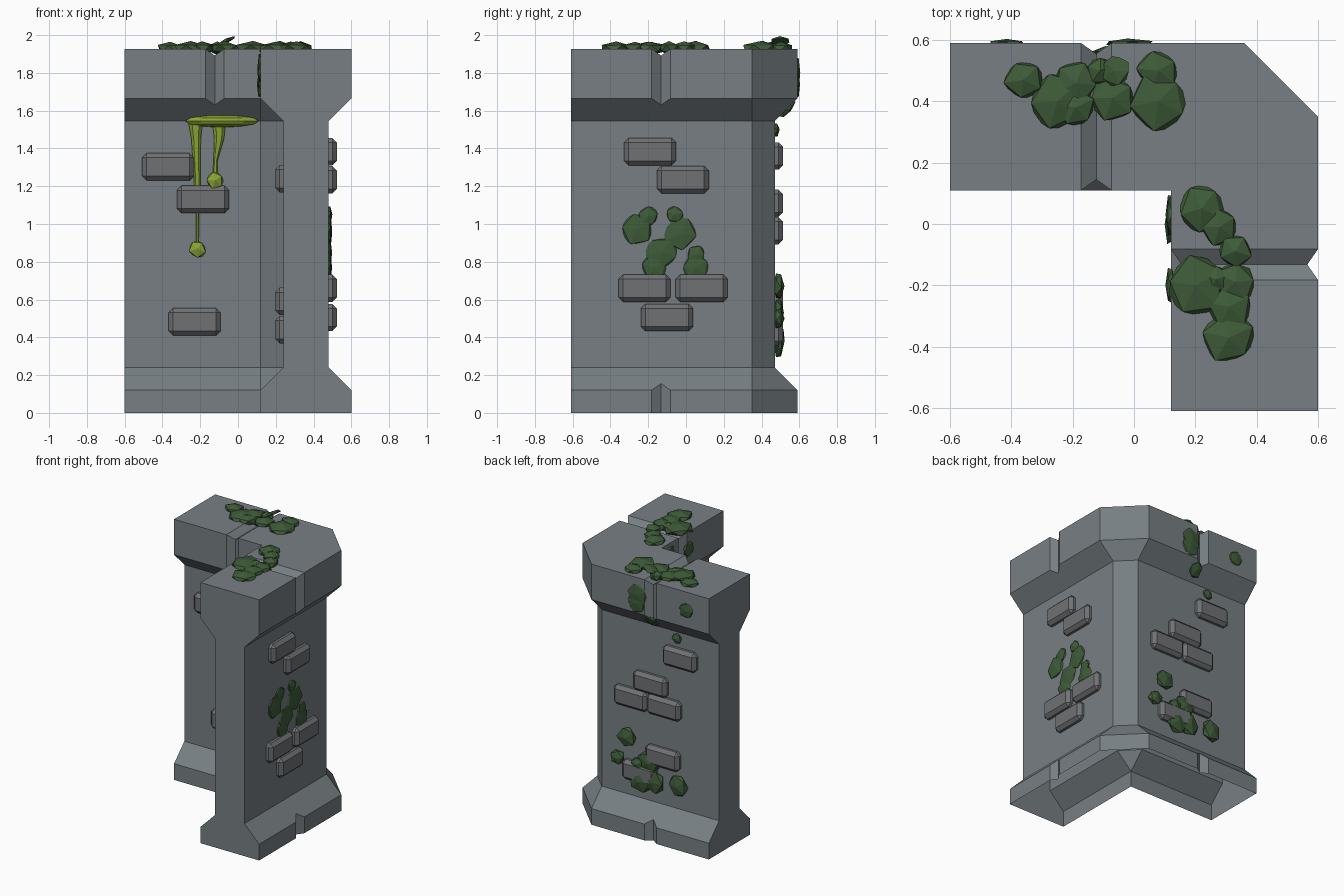
import bpy, bmesh, math, random
from mathutils import Vector, Matrix

if "Cube" in bpy.data.objects:
    bpy.data.objects.remove(bpy.data.objects["Cube"])

random.seed(4)

def mat(name, c):
    m = bpy.data.materials.new(name)
    m.diffuse_color = (*c, 1)
    m.use_nodes = True
    m.node_tree.nodes["Principled BSDF"].inputs["Base Color"].default_value = m.diffuse_color
    return m

WALL = mat("wall grey", (0.185, 0.212, 0.228))
TRIM = mat("dark trim stone", (0.083, 0.1, 0.097))
BRICK = mat("brick grey", (0.16, 0.165, 0.172))
MOSS = mat("moss green", (0.048, 0.105, 0.04))
SLIME = mat("slime green", (0.25, 0.37, 0.035))

def finish(name, bm, *mats):
    bmesh.ops.recalc_face_normals(bm, faces=bm.faces)
    me = bpy.data.meshes.new(name)
    bm.to_mesh(me)
    bm.free()
    for m in mats:
        me.materials.append(m)
    ob = bpy.data.objects.new(name, me)
    bpy.context.collection.objects.link(ob)
    return ob

# Corner wall: L outline flaring at base and cap by d
def outline(d, z):
    return [(-.6, .47 + d, z), (.36, .47 + d, z), (.48 + d, .35, z), (.48 + d, -.61, z),
            (.24 - d, -.61, z), (.24 - d, .11, z), (.12, .23 - d, z), (-.6, .23 - d, z)]

bm = bmesh.new()
rings = [[bm.verts.new(p) for p in outline(d, z)] for d, z in
         [(.12, 0), (.12, .12), (0, .24), (0, 1.545), (.12, 1.665), (.12, 1.927)]]
for a, b in zip(rings, rings[1:]):
    for i in range(8):
        j = (i + 1) % 8
        bm.faces.new((a[i], a[j], b[j], b[i]))
bm.faces.new(rings[0][::-1])
bm.faces.new(rings[-1])
bmesh.ops.remove_doubles(bm, verts=bm.verts, dist=1e-4)
wall = finish("corner_wall", bm, WALL, TRIM)

# V grooves in cap and base
def groove(c, u, v, w):
    c, u, v, w = map(Vector, (c, u, v, w))
    bm = bmesh.new()
    ends = [[bm.verts.new(c + p + s * w) for p in (u, v, -u, -v)] for s in (-1, 1)]
    for i in range(4):
        j = (i + 1) % 4
        bm.faces.new((ends[0][i], ends[0][j], ends[1][j], ends[1][i]))
    bm.faces.new(ends[0])
    bm.faces.new(ends[1])
    ob = finish("groove_cutter", bm)
    ob.hide_render = True
    mod = wall.modifiers.new("groove", 'BOOLEAN')
    mod.operation = 'DIFFERENCE'
    mod.solver = 'EXACT'
    mod.object = ob
    return ob

H, D, GX, GY = .05, .035, -.123, -.132
X, Y = (H, 0, 0), (0, H, 0)
cutters = [groove((GX, .35, 1.927), X, (0, 0, D), (0, .3, 0)),
           groove((.36, GY, 1.927), Y, (0, 0, D), (.3, 0, 0))]
for y in (.11, .59):
    cutters.append(groove((GX, y, 1.8), X, (0, D, 0), (0, 0, .25)))
for x in (.12, .6):
    cutters.append(groove((x, GY, 1.8), Y, (D, 0, 0), (0, 0, .25)))
cutters.append(groove((GX, .59, .1), X, (0, D, 0), (0, 0, .2)))
cutters.append(groove((.6, GY, .1), Y, (D, 0, 0), (0, 0, .2)))
dg = bpy.context.evaluated_depsgraph_get()
me = bpy.data.meshes.new_from_object(wall.evaluated_get(dg))
wall.modifiers.clear()
wall.data = me
for c in cutters:
    bpy.data.objects.remove(c)
# open underside, colour trim by height
bm = bmesh.new()
bm.from_mesh(me)
bmesh.ops.delete(bm, geom=[f for f in bm.faces if f.calc_center_median().z < .001], context='FACES')
for f in bm.faces:
    f.material_index = 0 if .24 < f.calc_center_median().z < 1.545 else 1
bm.to_mesh(me)
bm.free()
me.materials.clear()
me.materials.append(WALL)
me.materials.append(TRIM)

# Raised bricks
def brick(c, along_x):
    bm = bmesh.new()
    size = (.275, .086, .145) if along_x else (.086, .275, .145)
    bmesh.ops.create_cube(bm, size=1, matrix=Matrix.Translation(c) @ Matrix.Diagonal((*size, 1)))
    bmesh.ops.bevel(bm, geom=bm.edges[:], offset=.024, segments=1, affect='EDGES')
    finish("brick", bm, BRICK)

for x, z in [(-.37, 1.303), (-.185, 1.13), (-.23, .482)]:
    brick((x, .23, z), True)
for x, z in [(-.29, 1.36), (-.05, 1.11), (.11, .965), (-.16, .965), (-.15, .59), (.04, .43)]:
    brick((x, .47, z), True)
for y, z in [(-.19, 1.383), (-.017, 1.235), (-.22, .66), (.083, .66), (-.1, .505)]:
    brick((.48, y, z), False)
for y, z in [(-.2, 1.24), (-.08, .59), (-.24, .44)]:
    brick((.24, y, z), False)

# Moss clumps: flattened faceted blobs facing along a normal
def blobs(name, normal, thick, spots, m=MOSS):
    bm = bmesh.new()
    for x, y, z, r in spots:
        q = Vector(normal).to_track_quat('Z', 'Y').to_matrix().to_4x4()
        M = (Matrix.Translation((x, y, z)) @ q @ Matrix.Rotation(random.uniform(0, 6), 4, 'Z')
             @ Matrix.Diagonal((r * random.uniform(.95, 1.12), r, thick, 1)))
        vs = bmesh.ops.create_icosphere(bm, subdivisions=1, radius=1, matrix=M)['verts']
        for v in vs:
            v.co += (v.co - Vector((x, y, z))) * random.uniform(-.08, .1)
    finish(name, bm, m)

T = 1.93
blobs("moss_top_left", (0, 0, 1), .037, [(x, y, T, r) for x, y, r in [
    (-.36, .47, .07), (-.25, .4, .09), (-.19, .46, .075), (-.19, .38, .065),
    (-.07, .41, .08), (.08, .4, .1), (.08, .5, .07), (-.11, .5, .05)]])
blobs("moss_top_right", (0, 0, 1), .037, [(x, y, T, r) for x, y, r in [
    (.22, .05, .08), (.28, -.01, .065), (.33, -.09, .055), (.2, -.2, .1),
    (.33, -.19, .07), (.31, -.27, .075), (.31, -.37, .09), (.27, -.18, .045)]])
blobs("moss_leaf", (-.45, 0, 1), .012, [(-.06, .5, 1.97, .055)])
blobs("moss_right_wall", (1, 0, 0), .016, [(.482, y, z, r) for y, z, r in [
    (-.26, .97, .09), (-.2, 1.04, .055), (-.06, 1.05, .05), (-.03, .95, .09),
    (-.13, .85, .085), (-.17, .77, .07), (.055, .84, .05), (.05, .77, .075)]])
blobs("moss_back_wall", (0, 1, 0), .03, [(x, .49, z, r) for x, z, r in [
    (.14, .67, .08), (.22, .5, .055), (-.04, .53, .09), (.03, .38, .09),
    (-.08, .4, .085), (-.28, .42, .075), (.05, .5, .05)]])
blobs("moss_back_cap", (0, 1, 0), .014, [(-.02, .59, 1.8, .09), (-.01, .59, 1.74, .075),
    (-.415, .59, 1.79, .06)])
blobs("moss_back_slope", (0, 1, -.8), .02, [(-.1, .54, 1.61, .055)])
blobs("moss_back_spot", (0, 1, 0), .02, [(-.26, .475, 1.5, .04)])
blobs("moss_inner_cap", (-1, 0, 0), .016, [(.118, .03, 1.83, .075), (.116, 0, 1.74, .07),
    (.118, -.2, 1.8, .06)])

# Slime pool under the cap with drips
def tube(name, pts, sides=6):
    bm = bmesh.new()
    rows = []
    for x, y, z, r in pts:
        rows.append([bm.verts.new((x + r * math.cos(a), y + .6 * r * math.sin(a), z))
                     for a in (math.tau * i / sides for i in range(sides))])
    for a, b in zip(rows, rows[1:]):
        for i in range(sides):
            j = (i + 1) % sides
            bm.faces.new((a[i], a[j], b[j], b[i]))
    bm.faces.new(rows[0])
    bm.faces.new(rows[-1])
    finish(name, bm, SLIME)

bm = bmesh.new()
bmesh.ops.create_uvsphere(bm, u_segments=10, v_segments=6, radius=1,
    matrix=Matrix.Translation((-.085, .22, 1.545)) @ Matrix.Diagonal((.205, .06, .033, 1)))
finish("slime_pool", bm, SLIME)
tube("slime_drip_long", [(-.225, .22, 1.54, .038), (-.222, .22, 1.45, .025), (-.215, .22, 1.2, .016),
                         (-.215, .22, 1.04, .008), (-.215, .22, .9, .007)])
tube("slime_drip_short", [(-.1, .22, 1.54, .035), (-.1, .22, 1.45, .026),
                          (-.12, .22, 1.33, .01), (-.12, .22, 1.24, .015)])
blobs("slime_drops", (0, -1, 0), .035, [(-.215, .215, .868, .046), (-.12, .215, 1.23, .048)], SLIME)
